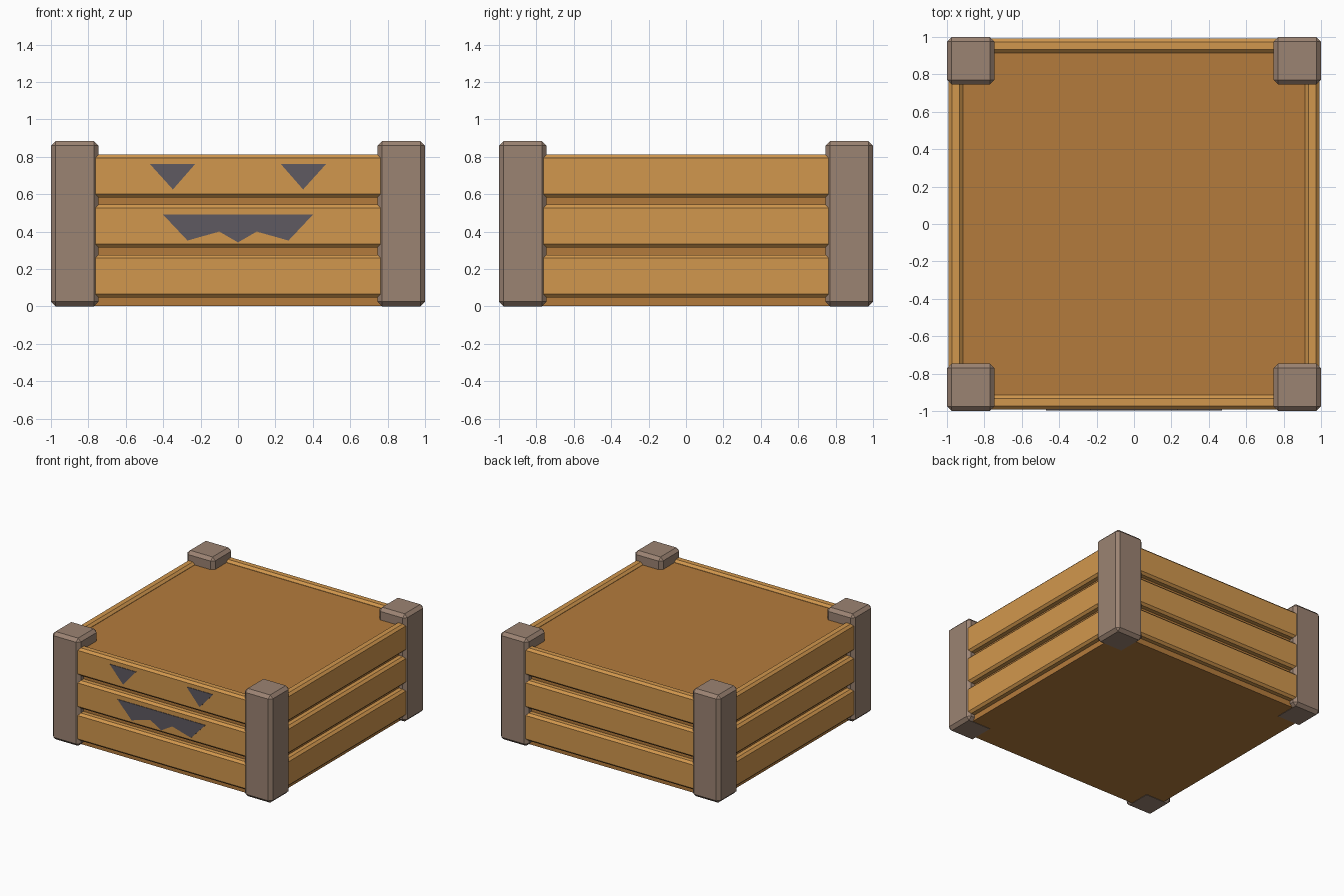
import bpy, bmesh, math
from mathutils import Matrix

if "Cube" in bpy.data.objects:
    bpy.data.objects.remove(bpy.data.objects["Cube"])


def material(name, rgb):
    m = bpy.data.materials.new(name)
    m.diffuse_color = (*rgb, 1)
    m.use_nodes = True
    m.node_tree.nodes["Principled BSDF"].inputs["Base Color"].default_value = m.diffuse_color
    return m


PLANK = material("light wood", (0.64, 0.31, 0.075))
CORE = material("dark wood", (0.456, 0.198, 0.045))
POST = material("grey brown wood", (0.33, 0.228, 0.17))
FACE = material("charcoal", (0.114, 0.102, 0.119))


def finish(bm, name, mat):
    bmesh.ops.recalc_face_normals(bm, faces=bm.faces)
    me = bpy.data.meshes.new(name)
    bm.to_mesh(me)
    bm.free()
    me.materials.append(mat)
    ob = bpy.data.objects.new(name, me)
    bpy.context.collection.objects.link(ob)
    return ob


def box(name, lo, hi, mat, bevel=0.0, turn=0.0):
    """Box between two corners, chamfered, then turned about the z axis."""
    bm = bmesh.new()
    bmesh.ops.create_cube(bm, size=1)
    for v in bm.verts:
        v.co = [l + (c + 0.5) * (h - l) for c, l, h in zip(v.co, lo, hi)]
    if bevel:
        bmesh.ops.bevel(bm, geom=bm.edges[:], offset=bevel, segments=1,
                        affect='EDGES', profile=0.5)
    bmesh.ops.rotate(bm, verts=bm.verts, cent=(0, 0, 0),
                     matrix=Matrix.Rotation(turn, 3, 'Z'))
    return finish(bm, name, mat)


def plate(name, outline, y0, y1, mat):
    """Thin plate from an x/z outline, between two depths."""
    bm = bmesh.new()
    f = bm.faces.new([bm.verts.new((x, y0, z)) for x, z in outline])
    ext = bmesh.ops.extrude_face_region(bm, geom=[f])
    for v in ext["geom"]:
        if isinstance(v, bmesh.types.BMVert):
            v.co.y = y1
    return finish(bm, name, mat)


# Solid inner box
box("inner_box", (-0.94, -0.94, 0.002), (0.94, 0.94, 0.79), CORE)

# Corner posts and three planks on each of the four sides
for i, side in enumerate(("front", "right", "back", "left")):
    turn = i * math.pi / 2
    box(f"{side}_corner_post", (-1, -1, 0), (-0.746, -0.746, 0.885), POST, 0.025, turn)
    for j, level in enumerate(("lower", "middle", "upper")):
        z = 0.048 + j * 0.2675
        box(f"{side}_{level}_plank", (-0.85, -0.992, z), (0.85, -0.915, z + 0.228),
            PLANK, 0.018, turn)

# Face on the front planks
for s, name in ((-1, "left_eye"), (1, "right_eye")):
    plate(name, [(s * 0.47, 0.76), (s * 0.23, 0.76), (s * 0.348, 0.625)],
          -0.996, -0.988, FACE)
half = [(0.4, 0.49), (0.27, 0.352), (0.1, 0.4)]
mouth = half + [(0, 0.342)] + [(-x, z) for x, z in reversed(half)]
plate("mouth", mouth, -0.996, -0.988, FACE)
